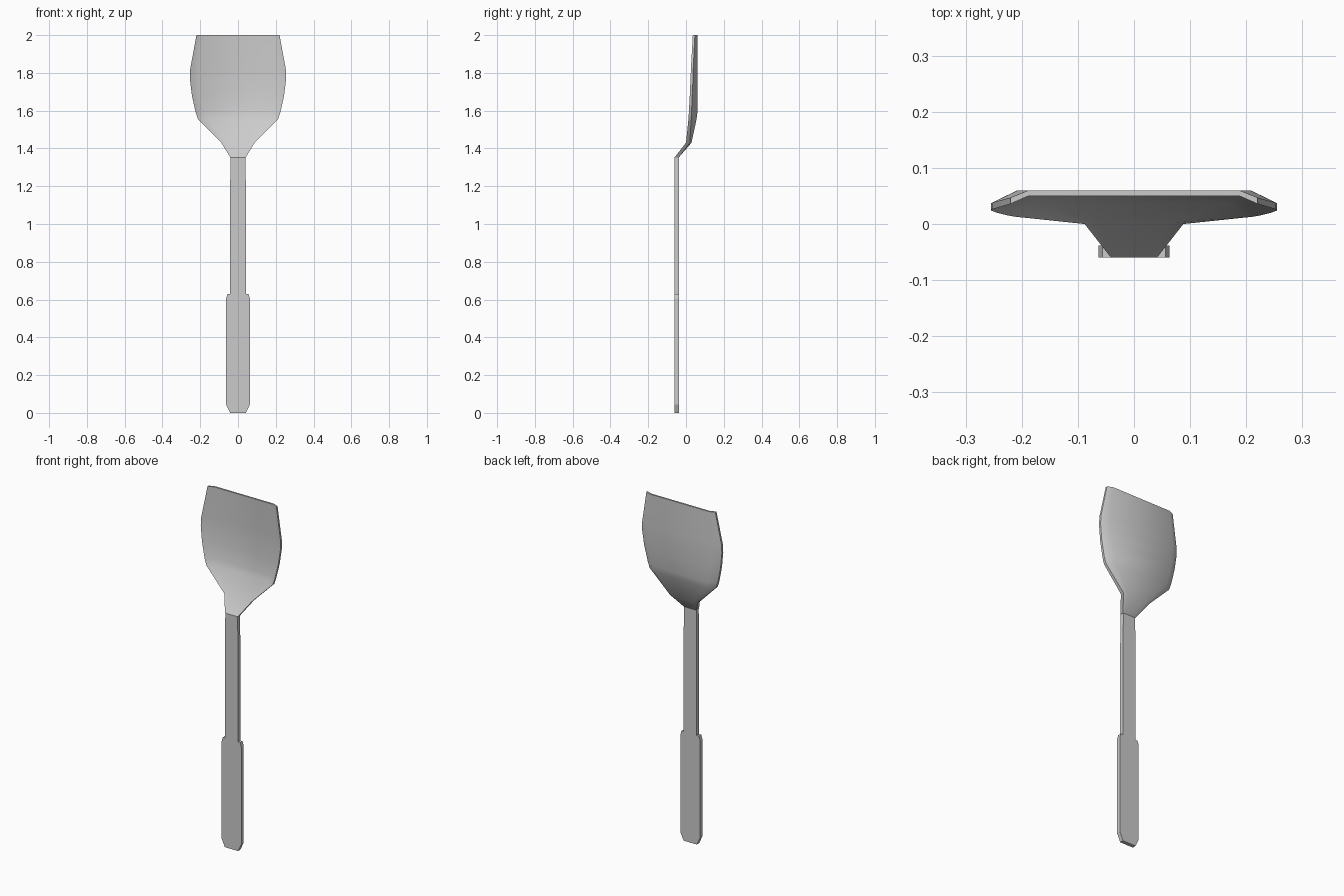
import bpy, bmesh

if "Cube" in bpy.data.objects:
    bpy.data.objects.remove(bpy.data.objects["Cube"])

FRONT, BACK = -0.06, -0.038


def finish(name, bm):
    bmesh.ops.recalc_face_normals(bm, faces=bm.faces)
    me = bpy.data.meshes.new(name)
    bm.to_mesh(me)
    bm.free()
    ob = bpy.data.objects.new(name, me)
    bpy.context.collection.objects.link(ob)
    return ob


def flat_bar(name, half_profile):
    """Mirrored (half width, z) outline extruded to the handle thickness."""
    outline = half_profile + [(-x, z) for x, z in reversed(half_profile)]
    bm = bmesh.new()
    face = bm.faces.new([bm.verts.new((x, FRONT, z)) for x, z in outline])
    new = bmesh.ops.extrude_face_region(bm, geom=[face])["geom"]
    verts = [g for g in new if isinstance(g, bmesh.types.BMVert)]
    bmesh.ops.translate(bm, verts=verts, vec=(0, BACK - FRONT, 0))
    return finish(name, bm)


def loft(name, rings):
    bm = bmesh.new()
    loops = [[bm.verts.new(p) for p in ring] for ring in rings]
    for a, b in zip(loops, loops[1:]):
        n = len(a)
        for i in range(n):
            j = (i + 1) % n
            bm.faces.new((a[i], a[j], b[j], b[i]))
    bm.faces.new(loops[0])
    bm.faces.new(loops[-1])
    return finish(name, bm)


# Grip with cut corners, and the slimmer neck above it
flat_bar("grip", [(0.042, 0), (0.063, 0.045), (0.063, 0.605), (0.056, 0.63)])
flat_bar("neck", [(0.042, 0.625), (0.042, 1.18), (0.039, 1.353)])

# Scooped blade: z, half width, flat half width,
# edge front y, edge back y, centre front y, centre back y
sections = [
    (1.353, 0.041, 0.030, -0.060, -0.038, -0.060, -0.038),
    (1.430, 0.088, 0.065, 0.000, 0.020, 0.002, 0.029),
    (1.555, 0.212, 0.168, 0.013, 0.028, 0.038, 0.056),
    (1.590, 0.224, 0.180, 0.015, 0.029, 0.046, 0.060),
    (1.680, 0.244, 0.198, 0.020, 0.033, 0.049, 0.060),
    (1.770, 0.255, 0.208, 0.024, 0.037, 0.050, 0.060),
    (1.820, 0.253, 0.207, 0.026, 0.038, 0.050, 0.060),
    (2.000, 0.220, 0.188, 0.036, 0.047, 0.050, 0.060),
]
rings = []
for z, w, f, ef, eb, cf, cb in sections:
    rings.append([(-w, ef, z), (-f, cf, z), (f, cf, z), (w, ef, z),
                  (w, eb, z), (f, cb, z), (-f, cb, z), (-w, eb, z)])
blade = loft("blade", rings)

# Soft shading across the scoop, crisp rim
bpy.context.view_layer.objects.active = blade
blade.select_set(True)
bpy.ops.object.shade_smooth_by_angle(angle=0.6)
